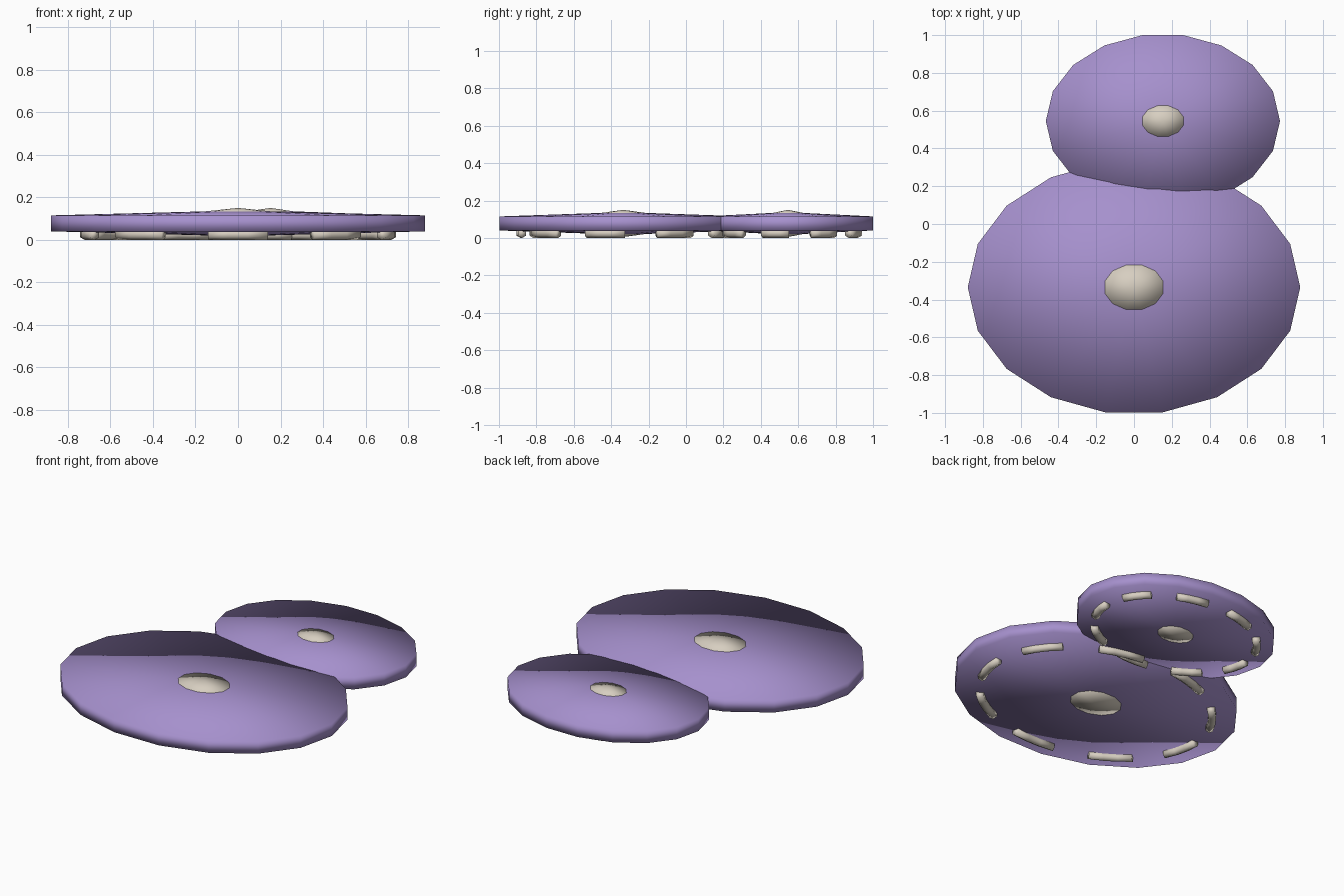
import bpy, bmesh
from math import cos, sin, pi, radians

if "Cube" in bpy.data.objects:
    bpy.data.objects.remove(bpy.data.objects["Cube"])


def material(name, rgb):
    m = bpy.data.materials.new(name)
    m.diffuse_color = (*rgb, 1)
    m.use_nodes = True
    m.node_tree.nodes["Principled BSDF"].inputs["Base Color"].default_value = m.diffuse_color
    return m


PURPLE = material("soft purple", (0.38, 0.28, 0.61))
BEIGE = material("pale stone", (0.68, 0.62, 0.53))


def finish(name, bm, mat):
    bmesh.ops.recalc_face_normals(bm, faces=bm.faces)
    for f in bm.faces:
        f.smooth = True
    me = bpy.data.meshes.new(name)
    bm.to_mesh(me)
    bm.free()
    me.materials.append(mat)
    ob = bpy.data.objects.new(name, me)
    bpy.context.collection.objects.link(ob)


def oval_lathe(name, mat, c, rx, ry, profile, sides, turn=0.0):
    """Oval body of revolution; profile = (radius share, z), tips at both ends."""
    bm = bmesh.new()
    rings = []
    for r, z in profile[1:-1]:
        rings.append([bm.verts.new((c[0] + rx * r * cos(turn + 2 * pi * i / sides),
                                    c[1] + ry * r * sin(turn + 2 * pi * i / sides), z))
                      for i in range(sides)])
    top = bm.verts.new((*c, profile[0][1]))
    low = bm.verts.new((*c, profile[-1][1]))
    for i in range(sides):
        j = (i + 1) % sides
        bm.faces.new((top, rings[0][i], rings[0][j]))
        bm.faces.new((low, rings[-1][j], rings[-1][i]))
        for a, b in zip(rings, rings[1:]):
            bm.faces.new((a[i], b[i], b[j], a[j]))
    finish(name, bm, mat)


def dashes(name, c, rx, ry, tube=0.025, steps=3, sides=6):
    """Broken ring of nine short rods under the disc."""
    bm = bmesh.new()
    for k in range(9):
        loops = []
        for s in range(steps + 1):
            a = radians(40 * k + 19 + 22 * s / steps)
            loop = []
            for i in range(sides):
                t = 2 * pi * i / sides + pi / 2
                d = tube * cos(t)
                loop.append(bm.verts.new((c[0] + (rx + d) * cos(a),
                                          c[1] + (ry + d) * sin(a),
                                          tube + tube * sin(t))))
            loops.append(loop)
        for p, q in zip(loops, loops[1:]):
            for i in range(sides):
                j = (i + 1) % sides
                bm.faces.new((p[i], p[j], q[j], q[i]))
        bm.faces.new(loops[0])
        bm.faces.new(loops[-1])
    finish(name, bm, BEIGE)


DISC = [(0, 0.138), (1, 0.115), (1, 0.04), (0, 0.017)]
BUTTON = [(0, 0.15), (0.182, 0.134), (0.182, 0.021), (0, 0.005)]

for label, c, rx, ry in (("large", (0.0, -0.335), 0.88, 0.672),
                         ("small", (0.153, 0.545), 0.62, 0.462)):
    oval_lathe(label + "_disc", PURPLE, c, rx, ry, DISC, 18)
    oval_lathe(label + "_button", BEIGE, c, rx, ry, BUTTON, 12, pi / 12)
    dashes(label + "_underside_dashes", c, rx * 0.82, ry * 0.82)
